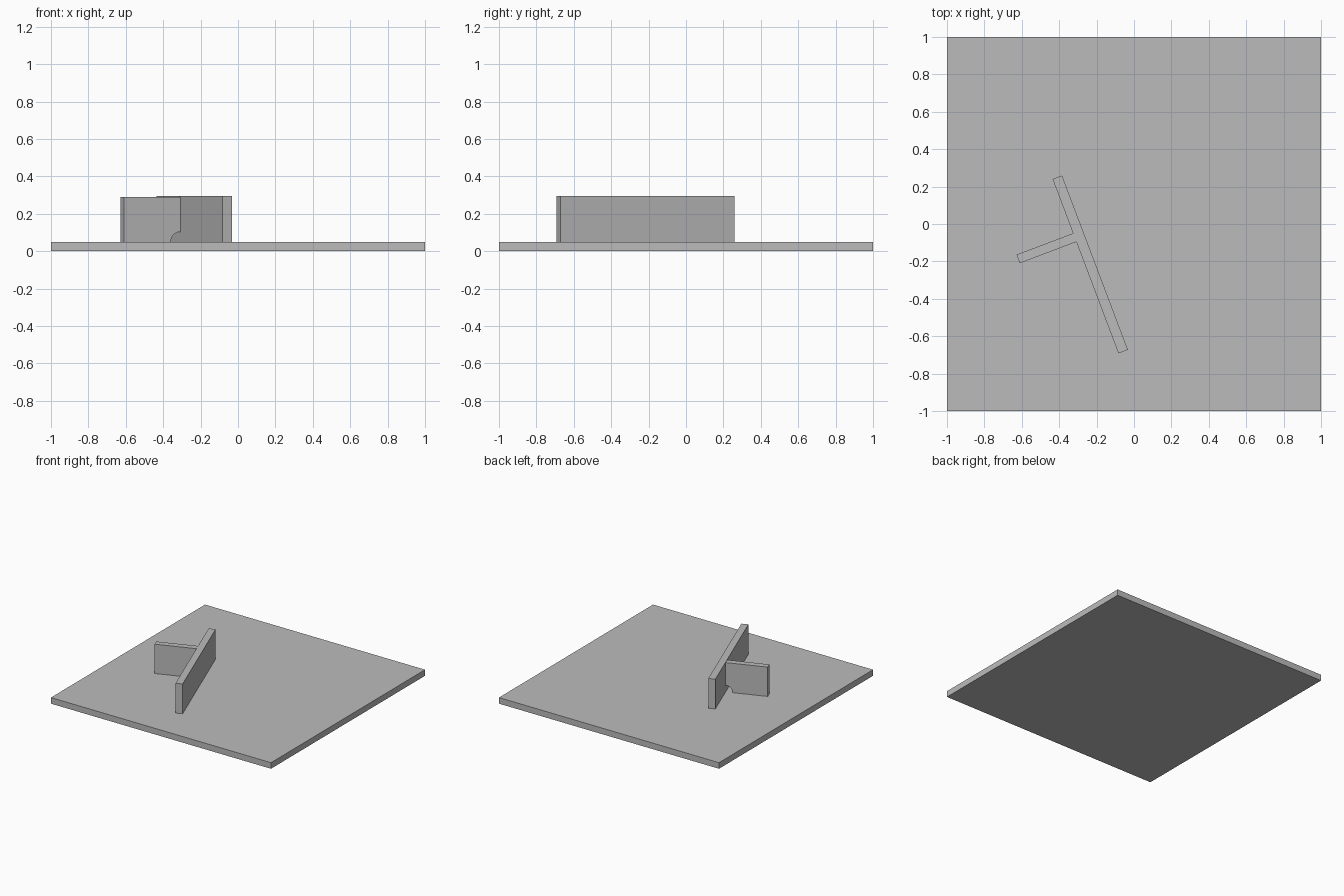
import bpy, bmesh
from math import radians, sin, cos, pi
from mathutils import Matrix, Vector

cube = bpy.data.objects.get("Cube")
if cube:
    bpy.data.objects.remove(cube, do_unlink=True)

# Single steel grey
COLOUR = (0.5, 0.5, 0.5, 1)
steel = bpy.data.materials.new("steel_grey")
steel.use_nodes = True
steel.diffuse_color = COLOUR
steel.node_tree.nodes["Principled BSDF"].inputs["Base Color"].default_value = COLOUR

# Frame of the turned wall plate, resting on the base
BASE_H = 0.05
TURNED = Matrix.Translation((-0.234, -0.216, BASE_H)) @ Matrix.Rotation(radians(20.7), 4, "Z")


def extruded_plate(name, profile, y0, y1, matrix=Matrix()):
    """Extrude an x-z profile from y0 to y1."""
    bm = bmesh.new()
    face = bm.faces.new([bm.verts.new((x, y0, z)) for x, z in profile])
    grown = bmesh.ops.extrude_face_region(bm, geom=[face])["geom"]
    moved = [g for g in grown if isinstance(g, bmesh.types.BMVert)]
    bmesh.ops.translate(bm, verts=moved, vec=Vector((0, y1 - y0, 0)))
    bmesh.ops.recalc_face_normals(bm, faces=bm.faces)
    mesh = bpy.data.meshes.new(name)
    bm.to_mesh(mesh)
    bm.free()
    mesh.materials.append(steel)
    obj = bpy.data.objects.new(name, mesh)
    obj.matrix_world = matrix
    bpy.context.collection.objects.link(obj)
    return obj


def rectangle(x0, x1, height):
    return [(x0, 0), (x1, 0), (x1, height), (x0, height)]


# Base plate
extruded_plate("base_plate", rectangle(-1, 1, BASE_H), -1, 1)

# Upright wall plate
HALF_T = 0.027
WALL_H = 0.245
extruded_plate("wall_plate", rectangle(-HALF_T, HALF_T, WALL_H), -0.498, 0.498, TURNED)

# Stiffener with a quarter-round notch at its lower inner corner
NOTCH, STEPS = 0.054, 12
arc = [(-HALF_T - NOTCH * cos(a), NOTCH * sin(a))
       for a in (pi / 2 * i / STEPS for i in range(STEPS + 1))]
STIFF_H = 0.241
profile = [(-0.35, 0)] + arc + [(-HALF_T, STIFF_H), (-0.35, STIFF_H)]
extruded_plate("stiffener_plate", profile, 0.139, 0.188, TURNED)
